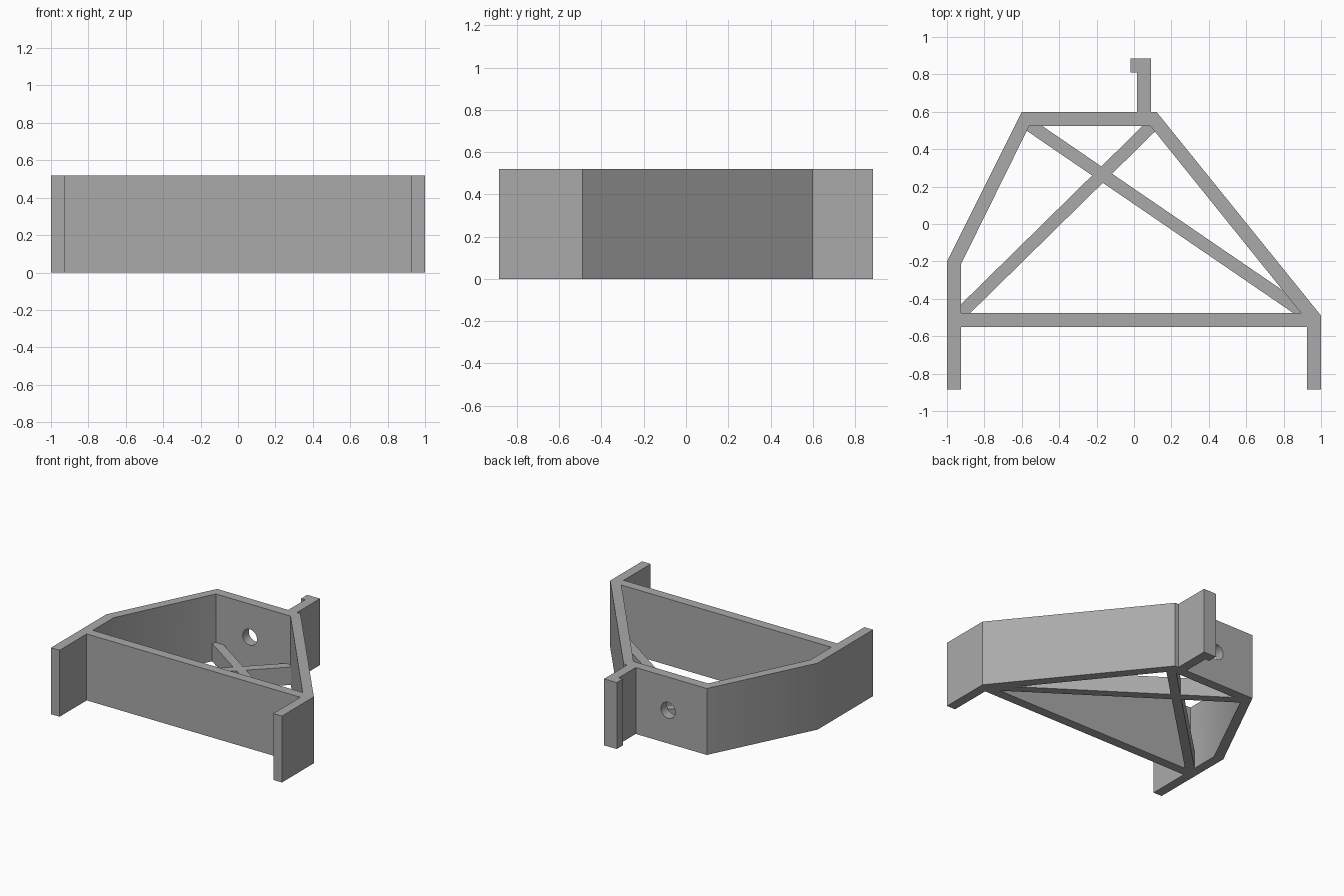
import bpy, bmesh, math
from mathutils import Vector

HEIGHT = 0.52
WALL = 0.075
BRACE_HEIGHT = 0.14

if "Cube" in bpy.data.objects:
    bpy.data.objects.remove(bpy.data.objects["Cube"])

grey = bpy.data.materials.new("plain grey")
grey.use_nodes = True
colour = (0.4, 0.4, 0.4, 1)
grey.diffuse_color = colour
grey.node_tree.nodes["Principled BSDF"].inputs["Base Color"].default_value = colour


def prism(name, outline, bottom, top):
    """Extrude a flat outline straight up."""
    bm = bmesh.new()
    face = bm.faces.new([bm.verts.new((x, y, bottom)) for x, y in outline])
    extruded = bmesh.ops.extrude_face_region(bm, geom=[face])["geom"]
    bmesh.ops.translate(bm, vec=(0, 0, top - bottom),
                        verts=[v for v in extruded if isinstance(v, bmesh.types.BMVert)])
    bmesh.ops.recalc_face_normals(bm, faces=bm.faces)
    mesh = bpy.data.meshes.new(name)
    bm.to_mesh(mesh)
    bm.free()
    obj = bpy.data.objects.new(name, mesh)
    mesh.materials.append(grey)
    bpy.context.collection.objects.link(obj)
    return obj


def combine(target, other, operation):
    """Apply a boolean and discard the helper."""
    mod = target.modifiers.new(operation.title(), "BOOLEAN")
    mod.operation, mod.object, mod.solver = operation, other, "EXACT"
    bpy.context.view_layer.objects.active = target
    bpy.ops.object.modifier_apply(modifier=mod.name)
    bpy.data.objects.remove(other)


def brace(name, start, end, width=0.068):
    """Bar between two points, its ends buried in the walls."""
    a, b = Vector(start), Vector(end)
    side = (b - a).normalized().orthogonal() * width / 2
    return prism(name, [a + side, a - side, b - side, b + side], 0, BRACE_HEIGHT)


# Walls with the two front arms and the hooked rear tab
front, back, arm = -0.55, 0.6, 1 - WALL
bracket = prism("bracket_frame", [
    (-1, -0.885), (-arm, -0.885), (-arm, front), (arm, front),
    (arm, -0.885), (1, -0.885), (1, -0.49), (0.12, back),
    (0.09, back), (0.09, 0.885), (-0.02, 0.885), (-0.02, 0.81),
    (0.015, 0.81), (0.015, back), (-0.6, back), (-1, -0.2)], 0, HEIGHT)

# Open middle
opening = prism("opening_cutter", [
    (-arm, front + WALL), (0.892, front + WALL), (0.087, back - WALL),
    (-0.56, back - WALL), (-arm, -0.215)], -0.1, HEIGHT + 0.1)
combine(bracket, opening, "DIFFERENCE")

# Bolt hole through the rear wall
bpy.ops.mesh.primitive_cylinder_add(vertices=32, radius=0.062, depth=0.3,
                                    location=(-0.265, back, HEIGHT / 2),
                                    rotation=(math.pi / 2, 0, 0))
combine(bracket, bpy.context.object, "DIFFERENCE")

# Crossed floor braces
combine(bracket, brace("long_brace", (-0.58, 0.544), (0.90, -0.468)), "UNION")
combine(bracket, brace("short_brace", (-0.94, -0.492), (0.105, 0.535)), "UNION")

# Smooth the hole and the shallow side bend, keep other edges crisp
bpy.ops.object.select_all(action="DESELECT")
bracket.select_set(True)
bpy.context.view_layer.objects.active = bracket
bpy.ops.object.shade_smooth_by_angle(angle=math.radians(30))
